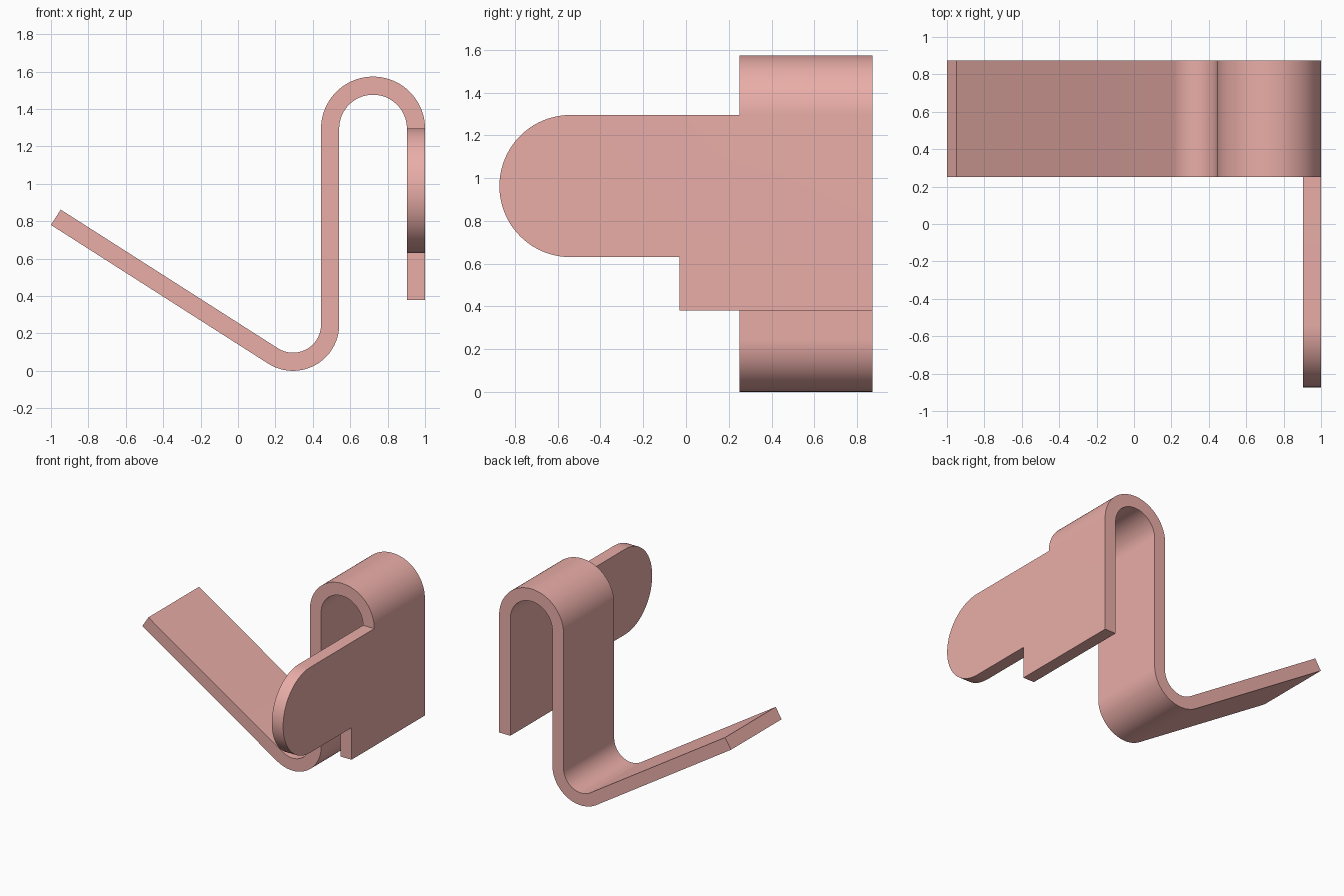
import bpy, bmesh
from math import sin, cos, pi, radians, hypot, atan2, asin

if "Cube" in bpy.data.objects:
    bpy.data.objects.remove(bpy.data.objects["Cube"])

T = 0.097                   # sheet thickness
Y0, Y1 = 0.25, 0.873        # width of the bent strip
TOP = 1.295                 # where the upper bend meets the plate
X1 = 1.0

bm = bmesh.new()


def arc(cx, cz, a0, a1, n):
    """Bend stations: centre plus angle in radians."""
    return [(cx, cz, a0 + (a1 - a0) * i / n) for i in range(n + 1)]


# Strip: pairs of (one side, other side) points along the bent path
pairs = []
R_low = 0.247
cx, cz = X1 - 0.278 - 0.278 + T - R_low, R_low
dx, dz = cx + 1.0, cz - 0.78
slope = atan2(dz, dx) - asin(R_low / hypot(dx, dz))
nx, nz = -sin(slope), cos(slope)
pairs.append(((-1.0, 0.78), (-1.0 + T * nx, 0.78 + T * nz)))
for x, z, a in arc(cx, cz, slope - pi / 2, 0, 32):
    pairs.append(((x + R_low * cos(a), z + R_low * sin(a)),
                  (x + (R_low - T) * cos(a), z + (R_low - T) * sin(a))))
R_up = 0.278
for x, z, a in arc(X1 - R_up, TOP, pi, 0, 40):
    pairs.append(((x + (R_up - T) * cos(a), z + (R_up - T) * sin(a)),
                  (x + R_up * cos(a), z + R_up * sin(a))))

rings = []
for (ax, az), (bx, bz) in pairs:
    rings.append([bm.verts.new(p) for p in
                  ((ax, Y0, az), (bx, Y0, bz), (bx, Y1, bz), (ax, Y1, az))])
for r, s in zip(rings, rings[1:]):
    for i in range(4):
        j = (i + 1) % 4
        bm.faces.new((r[i], r[j], s[j], s[i]))
bm.faces.new(rings[0])      # free end; the other end is welded to the plate

# Plate with rounded tab and stepped lower edge, outlined in y and z
low, step = 0.38, 0.63
r = (TOP - step) / 2
outline = [(Y0, TOP), (Y1, TOP), (Y1, low), (-0.03, low), (-0.03, step)]
outline += [(-0.873 + r + r * cos(a), step + r + r * sin(a))
            for a in (-pi / 2 - pi * i / 40 for i in range(41))]
sides = [[bm.verts.new((x, y, z)) for y, z in outline] for x in (X1 - T, X1)]
for s in sides:
    bm.faces.new(s)
n = len(outline)
for i in range(1, n):       # edge 0 is left open where the strip joins
    j = (i + 1) % n
    bm.faces.new((sides[0][i], sides[0][j], sides[1][j], sides[1][i]))

bmesh.ops.remove_doubles(bm, verts=bm.verts, dist=1e-4)
bmesh.ops.recalc_face_normals(bm, faces=bm.faces)

mesh = bpy.data.meshes.new("spring_clip")
bm.to_mesh(mesh)
bm.free()
clip = bpy.data.objects.new("spring_clip", mesh)
bpy.context.collection.objects.link(clip)

mat = bpy.data.materials.new("salmon")
mat.diffuse_color = (0.82, 0.42, 0.39, 1)
mat.use_nodes = True
mat.node_tree.nodes["Principled BSDF"].inputs["Base Color"].default_value = mat.diffuse_color
mesh.materials.append(mat)

bpy.context.view_layer.objects.active = clip
clip.select_set(True)
bpy.ops.object.shade_smooth_by_angle(angle=radians(30))
